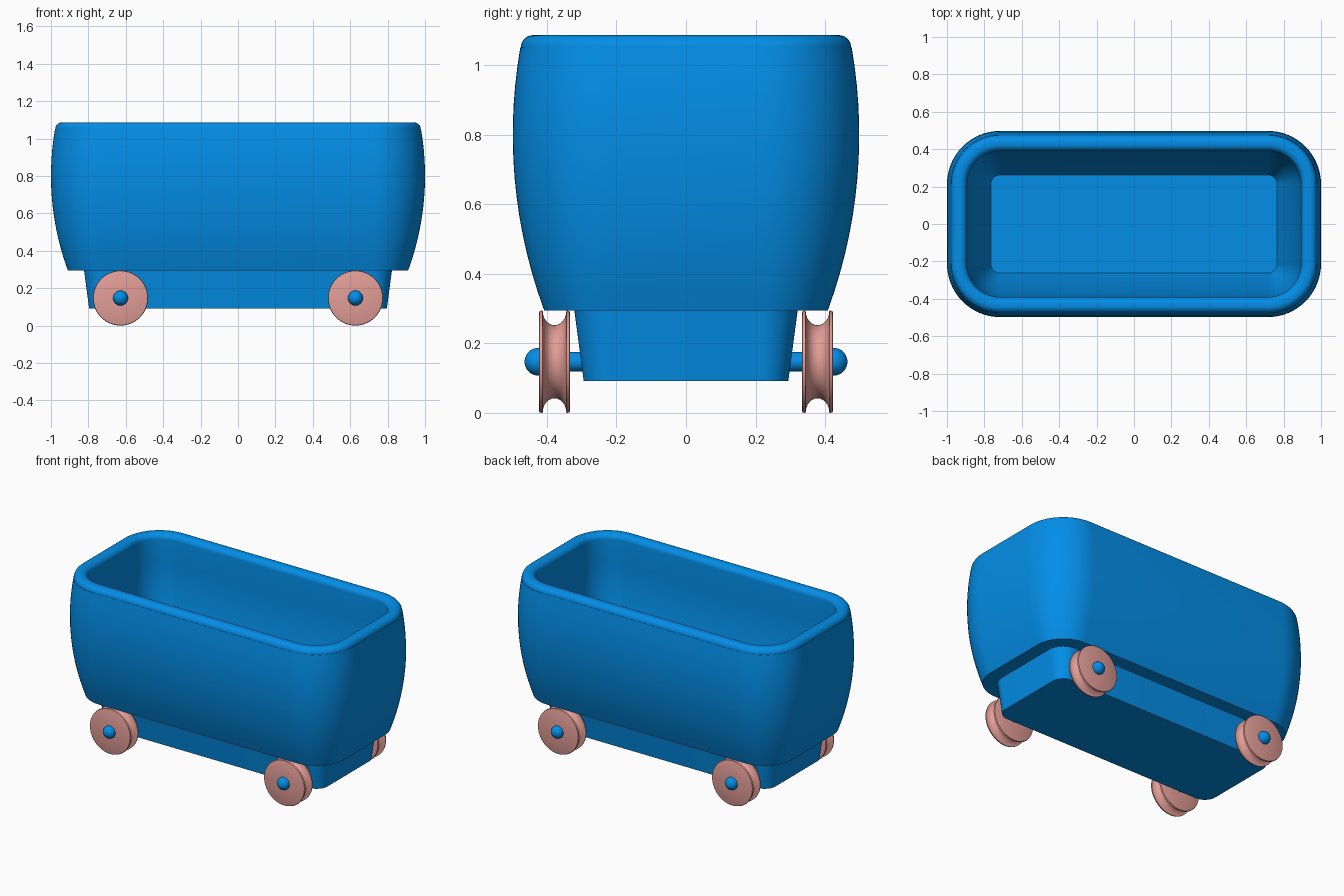
import bpy, bmesh
from math import sin, cos, pi, radians, sqrt

if "Cube" in bpy.data.objects:
    bpy.data.objects.remove(bpy.data.objects["Cube"])


def material(name, color):
    mat = bpy.data.materials.new(name)
    mat.diffuse_color = color
    mat.use_nodes = True
    mat.node_tree.nodes["Principled BSDF"].inputs["Base Color"].default_value = mat.diffuse_color
    return mat


blue = material("blue_plastic", (0.001, 0.27, 0.8, 1))
pink = material("pink_plastic", (0.77, 0.34, 0.31, 1))


def finish(bm, name, mat, angle=30):
    bmesh.ops.recalc_face_normals(bm, faces=bm.faces)
    me = bpy.data.meshes.new(name)
    bm.to_mesh(me)
    bm.free()
    me.shade_smooth()
    me.set_sharp_from_angle(angle=radians(angle))
    me.materials.append(mat)
    ob = bpy.data.objects.new(name, me)
    bpy.context.collection.objects.link(ob)
    return ob


def bridge(bm, a, b):
    n = len(a)
    for i in range(n):
        bm.faces.new((a[i], a[(i + 1) % n], b[(i + 1) % n], b[i]))


def loft(name, profile, mat):
    """Skin rounded rectangles; profile holds (inset, height) pairs."""
    bm = bmesh.new()
    rings = []
    steps = 16
    for d, z in profile:
        r = 0.285 - d
        ring = []
        for q, (sx, sy) in enumerate(((1, 1), (-1, 1), (-1, -1), (1, -1))):
            for i in range(steps + 1):
                a = (q + i / steps) * pi / 2
                ring.append(bm.verts.new((sx * 0.715 + r * cos(a), sy * 0.213 + r * sin(a), z)))
        rings.append(ring)
    for a, b in zip(rings, rings[1:]):
        bridge(bm, a, b)
    bm.faces.new(rings[0])
    bm.faces.new(rings[-1])
    return finish(bm, name, mat)


def lathe(name, profile, x, z, mat):
    """Revolve (radius, y) pairs about an axis parallel to y."""
    bm = bmesh.new()
    n = 64
    rings = [[bm.verts.new((x + r * cos(2 * pi * i / n), y, z + r * sin(2 * pi * i / n)))
              for i in range(n)] for r, y in profile]
    for a, b in zip(rings, rings[1:]):
        bridge(bm, a, b)
    bm.faces.new(rings[0])
    bm.faces.new(rings[-1])
    return finish(bm, name, mat)


def bulge(z):
    """Inset of the curved wall, widest at z = 0.8."""
    return 1.46 - sqrt(1.46 ** 2 - (z - 0.8) ** 2)


# Wagon tub: tapered base, bulging outer wall, rounded rim, hollow inside
N = 14
FLOOR = 0.3
outer = [(bulge(z), z) for z in (0.294 + 0.756 * i / N for i in range(N + 1))]
rim_r = 0.036
rim_out = bulge(1.052) + 0.001
rim_in = 0.107
arc = [i * pi / 16 for i in range(9)]
rim = [(rim_out + rim_r * (1 - cos(a)), 1.05 + rim_r * sin(a)) for a in arc]
rim += [(rim_in - rim_r * (1 - sin(a)), 1.05 + rim_r * cos(a)) for a in arc]
inner = [(rim_in + 0.128 * (i / N) ** 2, 0.9 - (0.9 - FLOOR) * i / N) for i in range(N + 1)]
loft("wagon_tub", [(0.204, 0.092), (0.177, 0.294)] + outer + rim + inner, blue)

# Axles with domed ends, and four grooved wheels
WX, WZ, WR = 0.628, 0.147, 0.147
dome = [(0.04 * cos(a), 0.424 + 0.04 * sin(a)) for a in (i * pi / 20 for i in range(10))]
half = [(0.028, 0.415), (0.04, 0.415)] + dome + [(0.002, 0.464)]
axle = [(r, -y) for r, y in reversed(half)] + half

mid, hw, c = 0.378, 0.045, 0.007
edge = [(0.03, -hw), (WR - c, -hw), (WR - 0.002, -hw + 0.002), (WR, -hw + c)]
groove = [(WR - 0.042 * sin(a), -0.034 * cos(a)) for a in (i * pi / 20 for i in range(21))]
wheel = edge + groove + [(r, -y) for r, y in reversed(edge)]

for xn, sx in (("left", -1), ("right", 1)):
    lathe(f"{xn}_axle", axle, sx * WX, WZ, blue)
    for yn, sy in (("front", -1), ("back", 1)):
        lathe(f"{yn}_{xn}_wheel", [(r, sy * mid + y) for r, y in wheel], sx * WX, WZ, pink)
